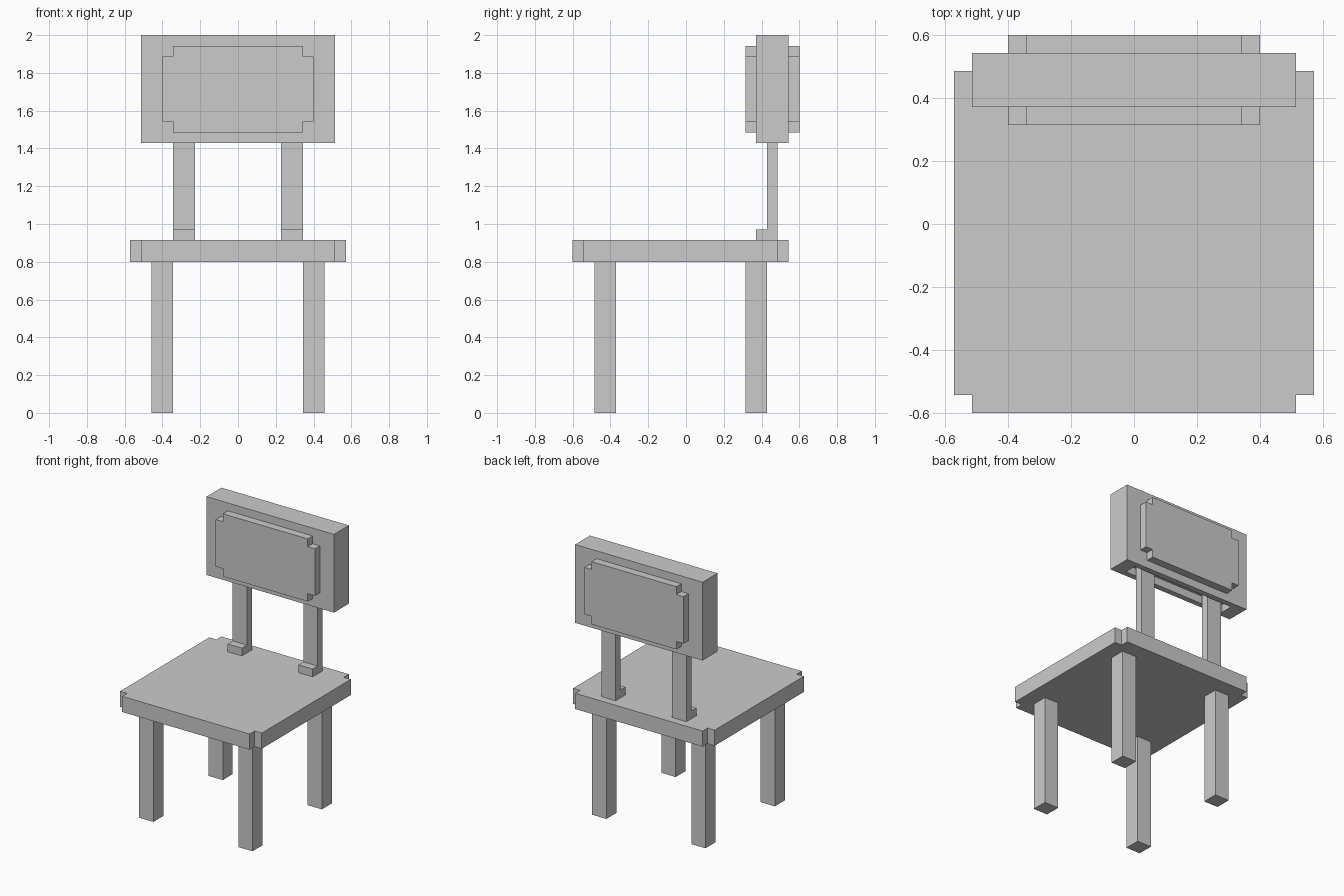
import bpy
import bmesh
from mathutils import Vector

if "Cube" in bpy.data.objects:
    bpy.data.objects.remove(bpy.data.objects["Cube"])

U = 2 / 35      # block size: the chair is 35 blocks tall
Y0 = -10.5      # front edge of the model, in blocks


def finish(name, bm):
    bmesh.ops.recalc_face_normals(bm, faces=bm.faces)
    bmesh.ops.scale(bm, vec=(U, U, U), verts=bm.verts)
    mesh = bpy.data.meshes.new(name)
    bm.to_mesh(mesh)
    bm.free()
    obj = bpy.data.objects.new(name, mesh)
    bpy.context.collection.objects.link(obj)
    return obj


def box_bm(x, y, z):
    """Box from (min, max) ranges in blocks; y counts from the front edge."""
    bm = bmesh.new()
    bmesh.ops.create_cube(bm, size=1)
    for v in bm.verts:
        v.co = Vector((x[v.co.x > 0], y[v.co.y > 0] + Y0, z[v.co.z > 0]))
    return bm


def prism(name, points, depth):
    """Flat outline pushed along a depth vector."""
    bm = bmesh.new()
    face = bm.faces.new([bm.verts.new(p) for p in points])
    out = bmesh.ops.extrude_face_region(bm, geom=[face])
    verts = [g for g in out["geom"] if isinstance(g, bmesh.types.BMVert)]
    bmesh.ops.translate(bm, vec=depth, verts=verts)
    return finish(name, bm)


def notched(w, h):
    """Rectangle of half sizes w, h with one block cut from each corner."""
    a, b = w - 1, h - 1
    return [(w, -b), (w, b), (a, b), (a, h), (-a, h), (-a, b),
            (-w, b), (-w, -b), (-a, -b), (-a, -h), (a, -h), (a, -b)]


# Seat with notched corners
prism("seat", [(p, q + Y0 + 10, 14) for p, q in notched(10, 10)], (0, 0, 2))

# Legs and back posts, mirrored left and right
for side, s in (("left", -1), ("right", 1)):
    leg_x = sorted((6 * s, 8 * s))
    post_x = sorted((4 * s, 6 * s))
    finish(f"{side}_front_leg", box_bm(leg_x, (2, 4), (0, 14)))
    finish(f"{side}_back_leg", box_bm(leg_x, (16, 18), (0, 14)))

    # L-shaped post: upright with a small foot in front
    profile = [(17, 16), (19, 16), (19, 26), (18, 26), (18, 17), (17, 17)]
    prism(f"{side}_post", [(post_x[0], y + Y0, z) for y, z in profile], (2, 0, 0))

# Backrest with a slot underneath that takes the posts
bm = box_bm((-9, 9), (17, 20), (25, 35))
bm.normal_update()
bottom = min(bm.faces, key=lambda f: f.calc_center_median().z)
bmesh.ops.inset_region(bm, faces=[bottom], thickness=1)
for v in bottom.verts:
    v.co.x *= 7 / 8
slot = bmesh.ops.extrude_discrete_faces(bm, faces=[bottom])["faces"][0]
bmesh.ops.translate(bm, vec=(0, 0, 1), verts=slot.verts)
finish("backrest", bm)

# Raised pads on the front and back of the backrest
for name, y in (("front_pad", 16), ("rear_pad", 20)):
    prism(name, [(p, y + Y0, q + 30) for p, q in notched(7, 4)], (0, 1, 0))
